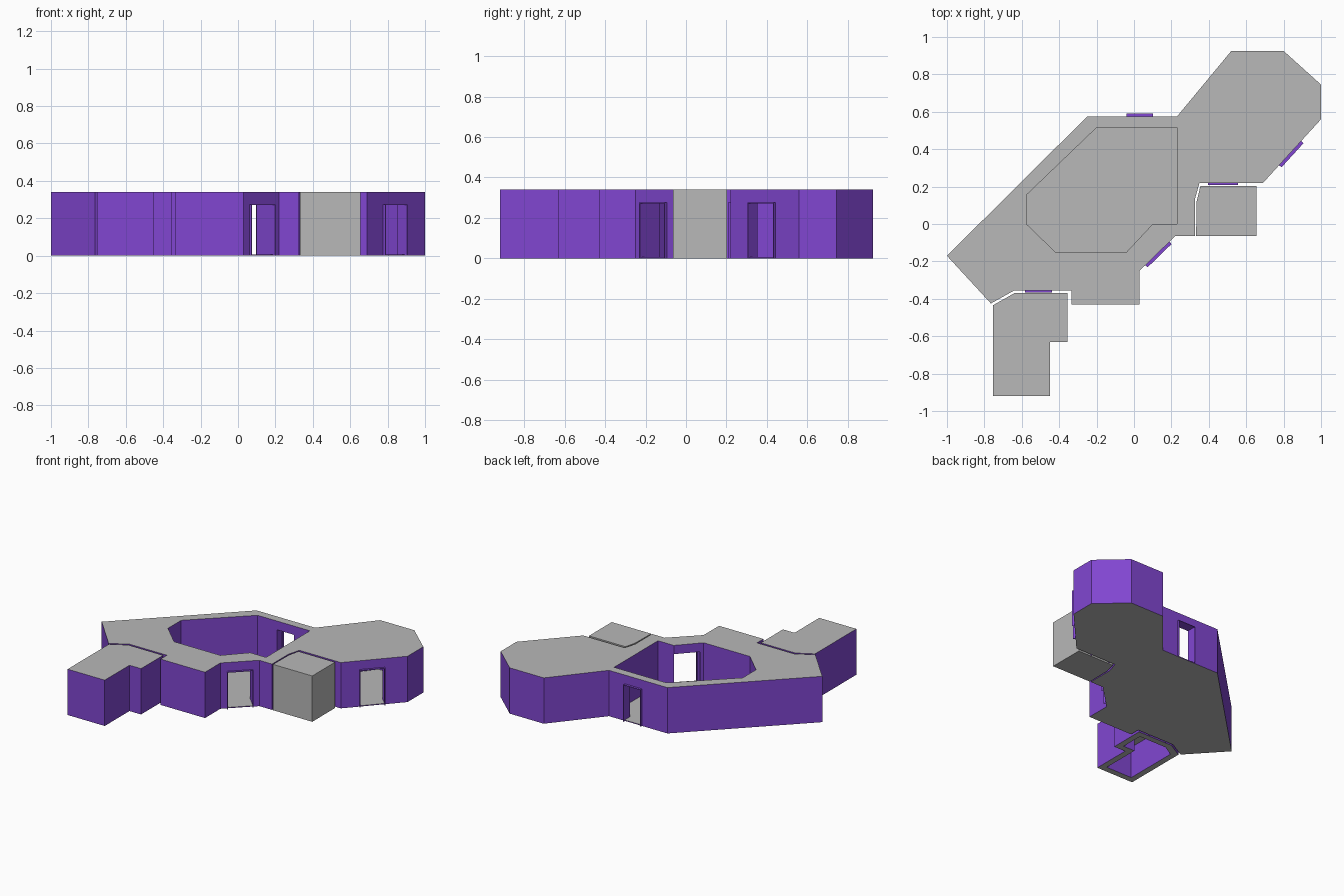
import bpy
import bmesh
from math import radians, sin, cos
from mathutils import Matrix, Vector

cube = bpy.data.objects.get("Cube")
if cube:
    bpy.data.objects.remove(cube, do_unlink=True)

HEIGHT, FLOOR, DOOR_TOP = 0.34, 0.006, 0.275
LIP = 0.017


def material(name, rgb):
    mat = bpy.data.materials.new(name)
    mat.use_nodes = True
    mat.diffuse_color = (*rgb, 1)
    mat.node_tree.nodes["Principled BSDF"].inputs["Base Color"].default_value = (*rgb, 1)
    return mat


purple = material("purple wall", (0.22, 0.062, 0.64))
grey = material("grey slab", (0.48, 0.48, 0.48))


def prism(name, outline, bottom, top):
    """Extrude a plan outline between two heights."""
    bm = bmesh.new()
    face = bm.faces.new([bm.verts.new((x, y, bottom)) for x, y in outline])
    res = bmesh.ops.extrude_face_region(bm, geom=[face])
    verts = [v for v in res["geom"] if isinstance(v, bmesh.types.BMVert)]
    bmesh.ops.translate(bm, verts=verts, vec=(0, 0, top - bottom))
    bmesh.ops.recalc_face_normals(bm, faces=bm.faces)
    mesh = bpy.data.meshes.new(name)
    bm.to_mesh(mesh)
    bm.free()
    obj = bpy.data.objects.new(name, mesh)
    bpy.context.scene.collection.objects.link(obj)
    return obj


def carve(obj, cutters):
    """Subtract the cutters, bake the result and remove them."""
    for cutter in cutters:
        cutter.hide_render = True
        mod = obj.modifiers.new(cutter.name, "BOOLEAN")
        mod.operation, mod.solver, mod.object = "DIFFERENCE", "EXACT", cutter
    dg = bpy.context.evaluated_depsgraph_get()
    mesh = bpy.data.meshes.new_from_object(obj.evaluated_get(dg))
    obj.modifiers.clear()
    obj.data = mesh
    for cutter in cutters:
        bpy.data.objects.remove(cutter, do_unlink=True)


def paint(obj):
    """Grey slabs, purple walls and door heads."""
    obj.data.materials.clear()
    obj.data.materials.append(purple)
    obj.data.materials.append(grey)
    for poly in obj.data.polygons:
        level = abs(poly.normal.z) > 0.9
        head = abs(poly.center.z - DOOR_TOP) < 0.002
        poly.material_index = 1 if level and not head else 0


def wall_box(name, centre, angle, x0, x1, y0, y1, z0, z1):
    """Box in a wall's own frame: x along the wall, -y outward."""
    turn = Matrix.Rotation(radians(angle), 2)
    pts = [Vector(centre) + turn @ Vector(p)
           for p in ((x0, y0), (x1, y0), (x1, y1), (x0, y1))]
    return prism(name, pts, z0, z1)


# Main building with a courtyard and an angled wing
main = prism("main_building", [
    (-1, -.17), (-.25, .575), (.23, .575), (.52, .925), (.8, .925),
    (1, .745), (1, .56), (.69, .22), (.35, .22), (.325, .13),
    (.325, -.065), (.22, -.065), (.03, -.25), (.03, -.43),
    (-.335, -.43), (-.335, -.355), (-.64, -.355), (-.765, -.425)], 0, HEIGHT)
courtyard = prism("courtyard_cutter", [
    (-.2, .515), (.23, .515), (.23, 0), (.1, 0), (-.04, -.15),
    (-.42, -.15), (-.575, 0), (-.575, .155)], FLOOR, 1)
wing_room = prism("wing_room_cutter", [
    (.3, .56), (.55, .865), (.775, .865), (.94, .72), (.94, .585),
    (.665, .28), (.3, .28)], FLOOR, 0.29)

# Doorways: name, centre on the wall, wall angle, width, depth
doors = [
    ("back_door", (.03, .575), 180, .142, .08),
    ("courtyard_door", (.125, -.157), 44.2, .178, .16),
    ("wing_door", (.835, .379), 47.6, .175, .09),
    ("side_room_door", (.475, .22), 0, .16, .09),
    ("annex_door", (-.51, -.355), 0, .145, .06),
]
cutters = [courtyard, wing_room]
for name, centre, angle, width, depth in doors:
    half = width / 2
    cutters.append(wall_box(name + "_cutter", centre, angle,
                            -half, half, -.03, depth, FLOOR, DOOR_TOP))
    # Thin projecting surround: two jambs and a head
    lip = LIP if angle else 0.012
    for part, x0, x1, z0 in (("left_jamb", -half, -half + .004, 0),
                             ("right_jamb", half - .004, half, 0),
                             ("head", -half, half, DOOR_TOP - .004)):
        frame = wall_box(f"{name}_{part}", centre, angle,
                         x0, x1, -lip, 0.001, z0, DOOR_TOP)
        frame.data.materials.append(purple)
carve(main, cutters)
paint(main)

# Separate annex, hollow and open underneath
annex = prism("annex", [
    (-.755, -.435), (-.64, -.37), (-.355, -.37), (-.355, -.63),
    (-.45, -.63), (-.45, -.92), (-.755, -.92)], 0, HEIGHT)
carve(annex, [prism("annex_cutter", [
    (-.71, -.465), (-.625, -.415), (-.4, -.415), (-.4, -.585),
    (-.495, -.585), (-.495, -.875), (-.71, -.875)], -.1, .235)])
paint(annex)

# Plain grey side room
side_room = prism("side_room", [
    (.355, .203), (.335, .12), (.332, -.065), (.655, -.065), (.655, .203)], 0, HEIGHT)
side_room.data.materials.append(grey)
